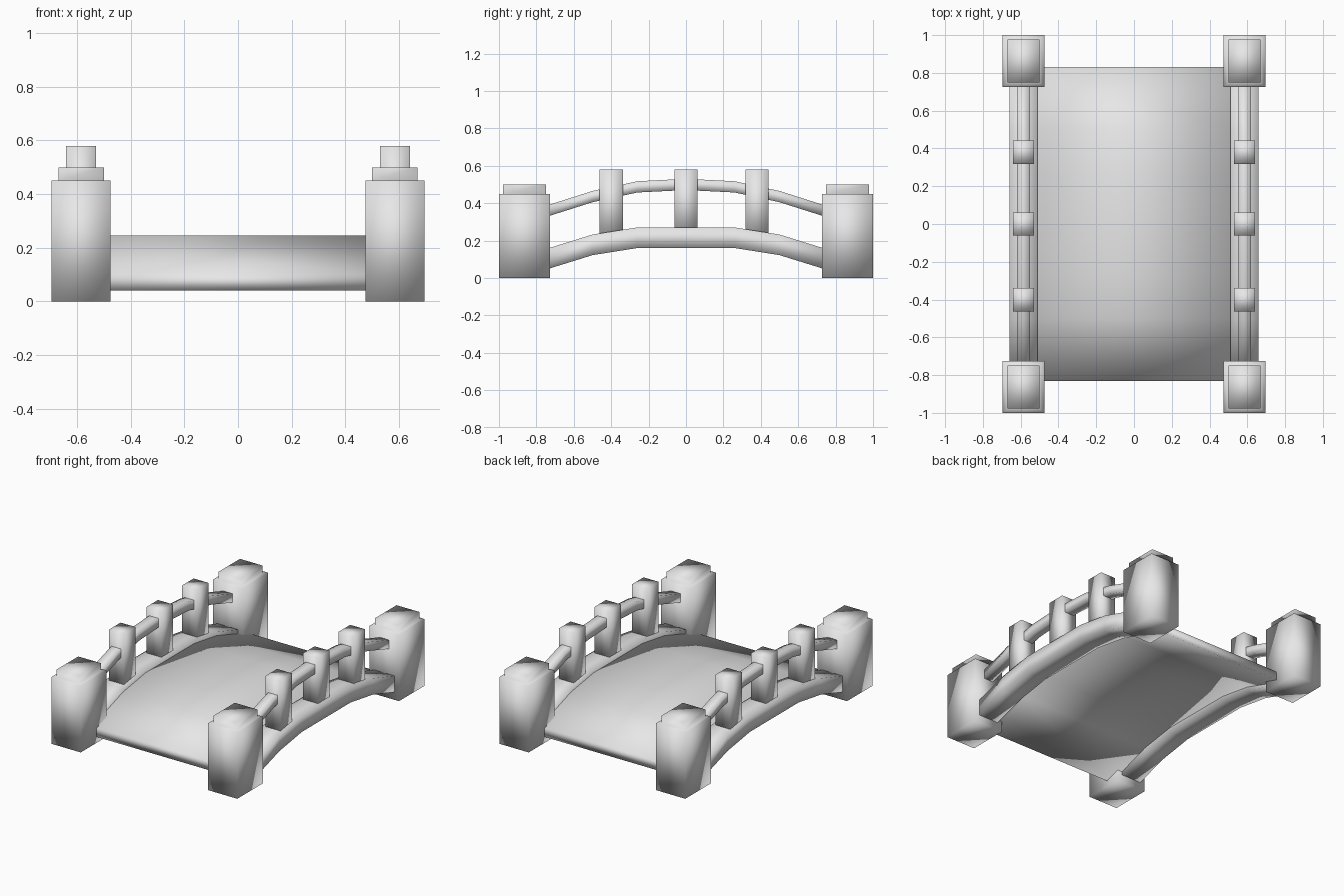
import bpy
import bmesh

cube = bpy.data.objects.get("Cube")
if cube:
    bpy.data.objects.remove(cube, do_unlink=True)

stone = bpy.data.materials.new("pale_grey_stone")
stone.use_nodes = True
COLOUR = (0.8, 0.8, 0.8, 1.0)
stone.diffuse_color = COLOUR
stone.node_tree.nodes["Principled BSDF"].inputs["Base Color"].default_value = COLOUR


def loft(name, rings):
    """Skin a list of four-cornered rings, cap the ends and shade smooth."""
    bm = bmesh.new()
    loops = [[bm.verts.new(p) for p in ring] for ring in rings]
    for a, b in zip(loops, loops[1:]):
        for i in range(4):
            j = (i + 1) % 4
            bm.faces.new((a[i], a[j], b[j], b[i]))
    bm.faces.new(loops[0][::-1])
    bm.faces.new(loops[-1])
    bmesh.ops.recalc_face_normals(bm, faces=bm.faces)
    for f in bm.faces:
        f.smooth = True
    mesh = bpy.data.meshes.new(name)
    bm.to_mesh(mesh)
    bm.free()
    mesh.materials.append(stone)
    obj = bpy.data.objects.new(name, mesh)
    bpy.context.collection.objects.link(obj)
    return obj


def arched_bar(name, x, half_width, half_height, half_arch):
    """Sweep an upright rectangle along an arch mirrored about y = 0."""
    path = [(-y, z) for y, z in reversed(half_arch)]
    path += [(y, z) for y, z in half_arch if y > 0]
    w, h = half_width, half_height
    return loft(name, [[(x - w, y, z - h), (x + w, y, z - h),
                        (x + w, y, z + h), (x - w, y, z + h)] for y, z in path])


def post(name, x, y, levels):
    """Stack square rings given as (half x, half y, z)."""
    return loft(name, [[(x - a, y - b, z), (x + a, y - b, z),
                        (x + a, y + b, z), (x - a, y + b, z)] for a, b, z in levels])


# Walking deck and arched sides
floor_arch = [(0.26, 0.215), (0.5, 0.177), (0.83, 0.07)]
beam_arch = floor_arch[:2] + [(0.78, 0.09)]
rail_arch = [(0, 0.5), (0.26, 0.487), (0.5, 0.435), (0.78, 0.346)]
arched_bar("deck", 0, 0.54, 0.03, floor_arch)

for side, s in (("left", 1), ("right", -1)):
    x = s * 0.585
    arched_bar(side + "_beam", x, 0.075, 0.055, beam_arch)
    arched_bar(side + "_handrail", x, 0.035, 0.03, rail_arch)

    # Slim posts carrying the handrail
    for place, y, foot in (("front", -0.4, 0.2), ("middle", 0, 0.22), ("back", 0.38, 0.2)):
        post(f"{side}_{place}_baluster", x, y,
             [(0.056, 0.062, foot), (0.056, 0.062, 0.58)])

    # Heavy corner posts with a stepped cap
    for place, t in (("front", -1), ("back", 1)):
        post(f"{side}_{place}_corner_post", x, t * 0.863,
             [(0.11, 0.137, 0), (0.11, 0.137, 0.45),
              (0.085, 0.115, 0.45), (0.085, 0.115, 0.5)])
